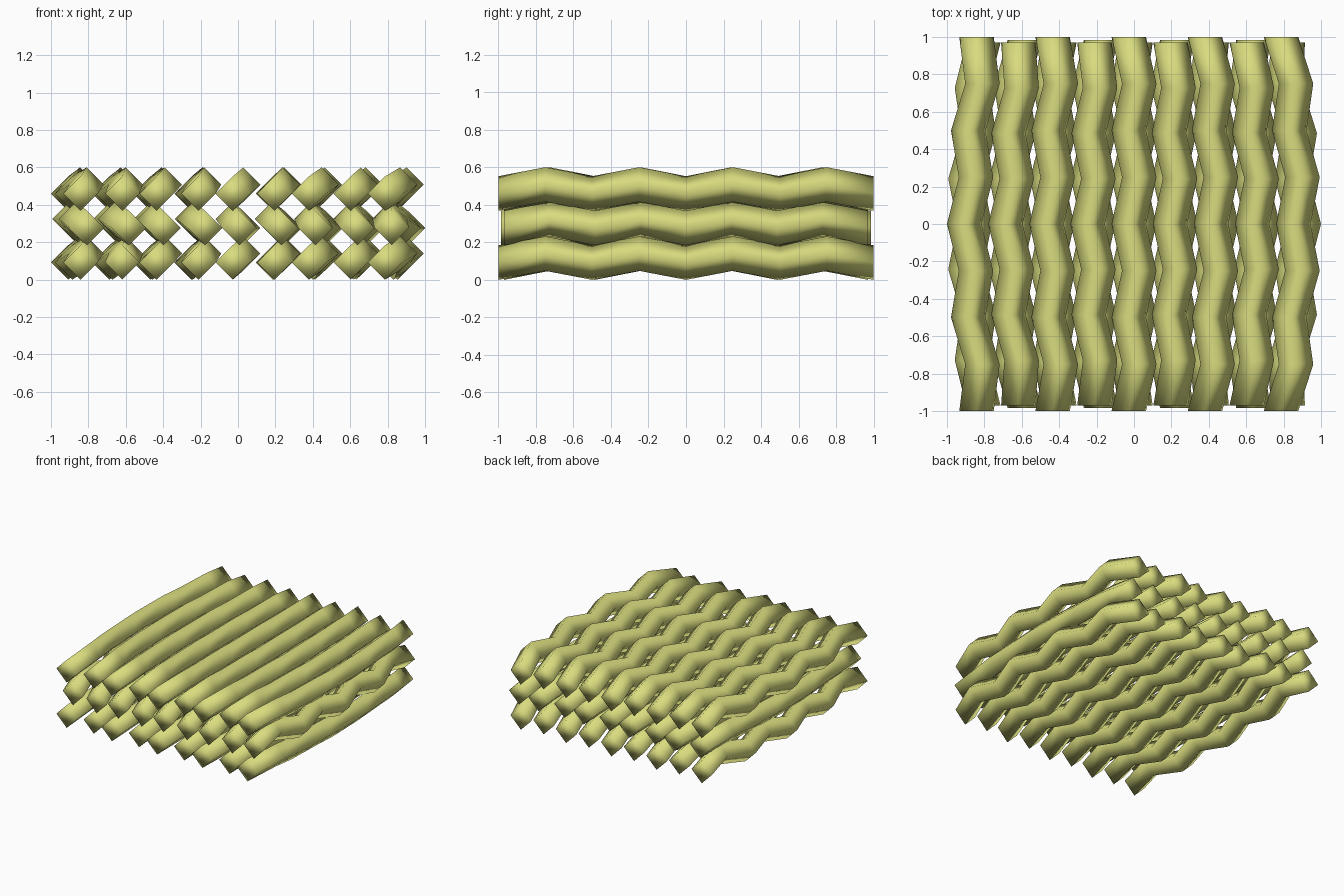
import bpy, bmesh

if "Cube" in bpy.data.objects:
    bpy.data.objects.remove(bpy.data.objects["Cube"])

mat = bpy.data.materials.new("noodle_yellow")
mat.diffuse_color = (0.69, 0.71, 0.21, 1.0)
mat.use_nodes = True
mat.node_tree.nodes["Principled BSDF"].inputs["Base Color"].default_value = mat.diffuse_color

COUNT, STEP, R = 9, 0.25, 0.092
LOW, RISE, PITCH = 0.092, 0.048, 0.184


def strand(name, base, layer, reach, end_shift):
    """Zigzag noodle along y with a diamond section and flat end caps."""
    bm = bmesh.new()
    side = -1 if layer == 1 else 1          # middle layer zigzags the other way
    rings = []
    for k in range(-4, 5):
        up = k % 2                          # odd kinks go up and sideways
        t = abs(k) / 4
        bow = 1 - 0.075 * t ** 1.6          # whole block bulges at mid length
        shift = 0.028 if up else -0.028
        if abs(k) == 4:
            shift = end_shift
        x = base * bow + side * shift
        y = k * STEP * reach
        z = LOW + RISE * up + PITCH * layer
        rings.append([bm.verts.new((x + dx * R, y, z + dz * R))
                      for dx, dz in ((1, 0), (0, 1), (-1, 0), (0, -1))])
    for a, b in zip(rings, rings[1:]):
        for j in range(4):
            n = (j + 1) % 4
            bm.faces.new((a[j], a[n], b[n], b[j]))
    bm.faces.new(rings[0])
    bm.faces.new(rings[-1])
    bmesh.ops.recalc_face_normals(bm, faces=bm.faces)
    for f in bm.faces:
        f.smooth = True
    me = bpy.data.meshes.new(name)
    bm.to_mesh(me)
    bm.free()
    me.materials.append(mat)
    bpy.context.collection.objects.link(bpy.data.objects.new(name, me))


# Three stacked layers of strands, alternating long and short
for layer, label in enumerate(("bottom", "middle", "top")):
    for i in range(COUNT):
        base = (i - (COUNT - 1) / 2) * 0.22
        is_long = (i + layer) % 2 == 0
        full = 0.985 if layer == 1 else 1.0
        strand(f"{label}_noodle_{i + 1}", base, layer,
               full if is_long else 0.97, -0.028 if is_long else -0.008)
